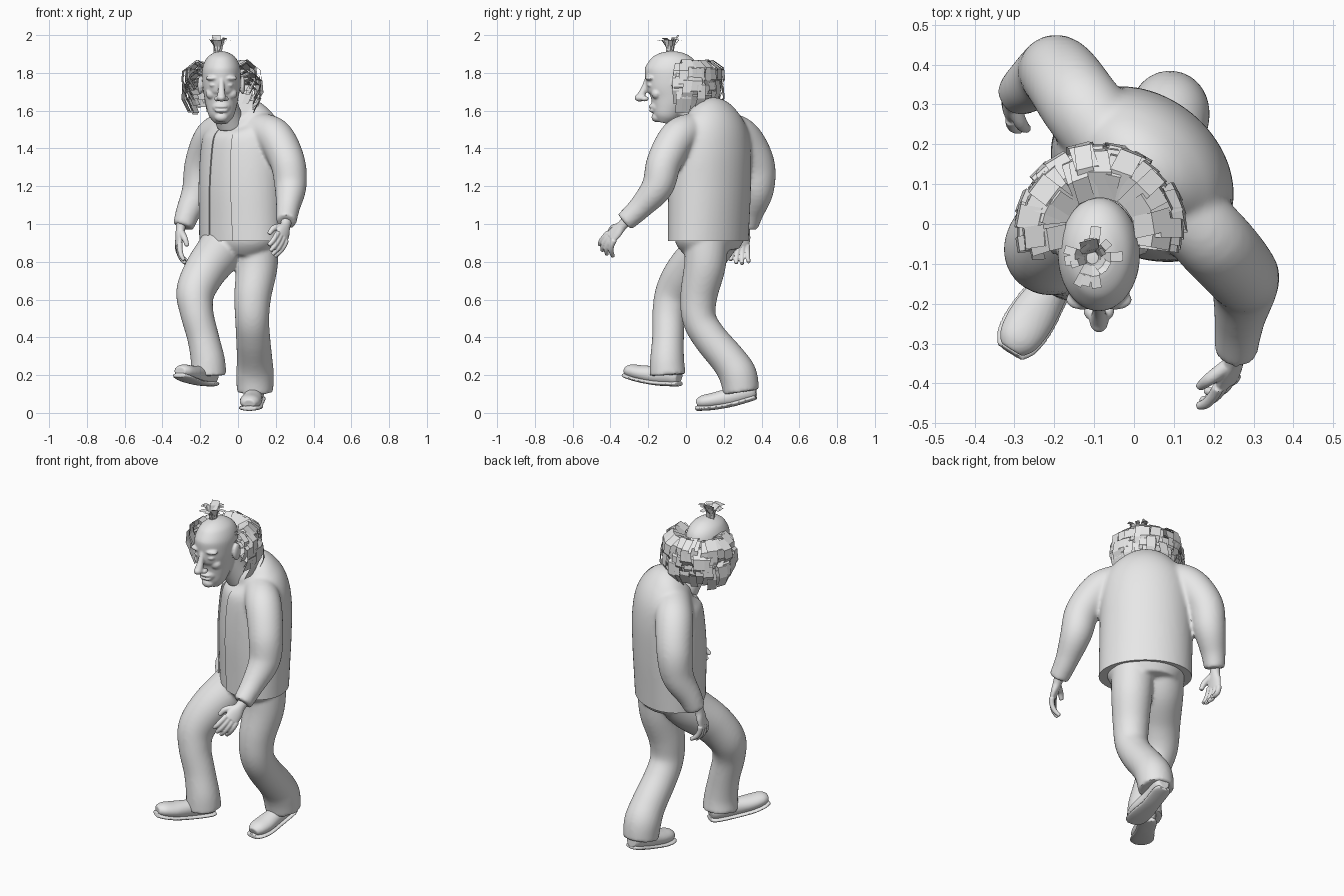
import bpy, bmesh, math, random
from mathutils import Vector, Matrix

if "Cube" in bpy.data.objects:
    bpy.data.objects.remove(bpy.data.objects["Cube"])
random.seed(4)

clay = bpy.data.materials.new("plain light grey")
clay.use_nodes = True
GREY = (0.8, 0.8, 0.8, 1)
clay.diffuse_color = GREY
clay.node_tree.nodes["Principled BSDF"].inputs["Base Color"].default_value = GREY

UP = Vector((0, 0, 1))
AHEAD = Vector((0, -1, 0))
FACING = Vector((-0.64, -0.77, 0)).normalized()  # direction the chest points


def spline(keys, steps=6):
    """Catmull-Rom samples through keys of (x, y, z, width, depth)."""
    out = []
    for i in range(len(keys) - 1):
        p0, p1 = keys[max(i - 1, 0)], keys[i]
        p2, p3 = keys[i + 1], keys[min(i + 2, len(keys) - 1)]
        for s in range(steps):
            t = s / steps
            out.append([b + 0.5 * t * (c - a + t * (2 * a - 5 * b + 4 * c - d
                        + t * (3 * (b - c) + d - a)))
                        for a, b, c, d in zip(p0, p1, p2, p3)])
    return out + [list(keys[-1])]


def tube(bm, keys, ref=AHEAD, sides=48):
    """Closed elliptical tube along a path; a key may give one radius or two."""
    keys = [tuple(k) if len(k) == 5 else (*k, k[-1]) for k in keys]
    pts = spline(keys)
    rings = []
    for i, p in enumerate(pts):
        tangent = Vector(pts[min(i + 1, len(pts) - 1)][:3]) - Vector(pts[max(i - 1, 0)][:3])
        tangent.normalize()
        u = ref.cross(tangent).normalized()
        v = tangent.cross(u)
        ring = []
        for k in range(sides):
            a = math.tau * k / sides
            ring.append(bm.verts.new(Vector(p[:3]) + u * p[3] * math.cos(a) + v * p[4] * math.sin(a)))
        rings.append(ring)
    for lo, hi in zip(rings, rings[1:]):
        for k in range(sides):
            n = (k + 1) % sides
            bm.faces.new((lo[k], lo[n], hi[n], hi[k]))
    bm.faces.new(rings[0][::-1])
    bm.faces.new(rings[-1])


def ball(bm, centre, radii):
    matrix = Matrix.Translation(centre) @ Matrix.Diagonal((*radii, 1))
    bmesh.ops.create_uvsphere(bm, u_segments=20, v_segments=12, radius=1, matrix=matrix)


def add_object(name, bm):
    bmesh.ops.recalc_face_normals(bm, faces=bm.faces)
    mesh = bpy.data.meshes.new(name)
    bm.to_mesh(mesh)
    bm.free()
    ob = bpy.data.objects.new(name, mesh)
    bpy.context.collection.objects.link(ob)
    return ob


def finish(name, bm, voxel, smooth=4, cutters=()):
    """Fuse the pieces, relax them, cut them and bake the result."""
    ob = add_object(name, bm)
    fuse = ob.modifiers.new("fuse", "REMESH")
    fuse.mode = "VOXEL"
    fuse.voxel_size = voxel
    relax = ob.modifiers.new("relax", "SMOOTH")
    relax.iterations = smooth
    for cutter in cutters:
        cut = ob.modifiers.new("cut", "BOOLEAN")
        cut.operation = "DIFFERENCE"
        cut.object = cutter
    bpy.context.view_layer.update()
    graph = bpy.context.evaluated_depsgraph_get()
    mesh = bpy.data.meshes.new_from_object(ob.evaluated_get(graph))
    ob.modifiers.clear()
    ob.data = mesh
    mesh.materials.clear()
    mesh.materials.append(clay)
    bpy.ops.object.select_all(action="DESELECT")
    ob.select_set(True)
    bpy.context.view_layer.objects.active = ob
    bpy.ops.object.shade_smooth_by_angle(angle=math.radians(40))


def box_cutter(name, matrix, top_scale=1):
    bm = bmesh.new()
    bmesh.ops.create_cube(bm, size=1)
    for v in bm.verts:
        if v.co.z > 0:
            v.co.x *= top_scale
        v.co = matrix @ v.co
    ob = add_object(name, bm)
    ob.hide_render = True
    return ob


# Jacket with both sleeves, cut level at the hem and open down the chest
chest = Vector((0.02, 0.12, 0))
torso = [(0.02, 0.115, 0.8, 0.25, 0.18), (0.02, 0.12, 1.0, 0.25, 0.188),
         (0.02, 0.125, 1.2, 0.25, 0.195), (0.025, 0.13, 1.38, 0.245, 0.19),
         (0.025, 0.13, 1.49, 0.225, 0.172), (0.01, 0.115, 1.56, 0.175, 0.14),
         (-0.015, 0.085, 1.605, 0.1, 0.095)]
hem_cutter = box_cutter("hem_cutter", Matrix.Translation((0, 0, 0.41)))
turn = math.atan2(FACING.x, -FACING.y)
opening_cutter = box_cutter(
    "opening_cutter",
    Matrix.Translation(chest + FACING * 0.26 + UP * 1.25)
    @ Matrix.Rotation(turn, 4, "Z") @ Matrix.Diagonal((0.17, 0.4, 0.9, 1)), 0.65)
bm = bmesh.new()
tube(bm, torso, FACING)
tube(bm, [(0.11, 0.05, 1.5, 0.09), (0.195, -0.04, 1.46, 0.098), (0.262, -0.115, 1.33, 0.093),
          (0.278, -0.15, 1.2, 0.085), (0.265, -0.24, 1.09, 0.064), (0.255, -0.325, 1.01, 0.054)])
tube(bm, [(-0.05, 0.19, 1.5, 0.1), (-0.13, 0.295, 1.455, 0.102), (-0.185, 0.372, 1.32, 0.097),
          (-0.21, 0.378, 1.18, 0.087), (-0.265, 0.345, 1.06, 0.066), (-0.29, 0.325, 0.985, 0.056)])
finish("jacket", bm, 0.01, 12, (hem_cutter, opening_cutter))

# Shirt showing through the opening
bm = bmesh.new()
tube(bm, [(x, y, z, w - 0.008, d - 0.008) for x, y, z, w, d in torso], FACING)
finish("shirt", bm, 0.01, 12, (hem_cutter,))
for cutter in (hem_cutter, opening_cutter):
    bpy.data.objects.remove(cutter)

# Trousers in mid stride
bm = bmesh.new()
tube(bm, [(0.02, 0.14, 0.85, 0.16, 0.13), (0.02, 0.13, 0.93, 0.215, 0.17), (0.02, 0.12, 1.05, 0.2, 0.15)], FACING)
tube(bm, [(0.1, 0.11, 0.92, 0.115), (0.1, 0.1, 0.78, 0.11), (0.078, 0.068, 0.62, 0.098),
          (0.075, 0.07, 0.5, 0.09), (0.08, 0.125, 0.4, 0.09), (0.088, 0.225, 0.28, 0.094),
          (0.09, 0.275, 0.2, 0.1), (0.09, 0.292, 0.11, 0.095)])
tube(bm, [(-0.05, 0.18, 0.95, 0.115), (-0.095, 0.11, 0.86, 0.122), (-0.175, 0.005, 0.75, 0.112),
          (-0.225, -0.06, 0.64, 0.102), (-0.218, -0.09, 0.53, 0.088),
          (-0.185, -0.095, 0.4, 0.084), (-0.16, -0.1, 0.28, 0.09), (-0.157, -0.097, 0.2, 0.096)])
finish("trousers", bm, 0.01, 5)


# Shoes: rounded upper seated on a thin curved sole
def shoe(side, heel, toe):
    heel, toe = Vector(heel), Vector(toe)
    outline = [(0, 0.032, 0.042), (0.1, 0.046, 0.05), (0.4, 0.047, 0.048),
               (0.7, 0.058, 0.042), (0.9, 0.052, 0.036), (1, 0.032, 0.024)]
    for part, rise, welt in (("upper", 0.85, 0), ("sole", 0, 0.006)):
        bm = bmesh.new()
        tube(bm, [(*(heel.lerp(toe, s * (1 + welt * 4)) + UP * (h * rise - 0.06 * s * (1 - s))),
                   w + welt, 0.014 if welt else h) for s, w, h in outline], UP)
        finish(side + "_shoe_" + part, bm, 0.005, 3)


shoe("left", (0.1, 0.37, 0.085), (0.058, 0.06, 0.026))
shoe("right", (-0.13, -0.035, 0.155), (-0.307, -0.315, 0.2))


# Hands: palm, four curled fingers and a thumb
def hand(side, wrist, along, thumb, flip):
    along = Vector(along).normalized()
    thumb = Vector(thumb)
    thumb = (thumb - along * thumb.dot(along)).normalized()
    palm = along.cross(thumb) * flip

    def at(i, j, k):
        return Vector(wrist) + along * i + thumb * j + palm * k

    bm = bmesh.new()
    tube(bm, [(*at(-0.04, 0, 0), 0.03, 0.027), (*at(0, 0, 0), 0.029, 0.024),
              (*at(0.04, 0, 0), 0.04, 0.021), (*at(0.085, 0, 0), 0.042, 0.016)], palm)
    for n in range(4):
        j, reach = 0.034 - 0.022 * n, (1.0, 1.1, 1.05, 0.85)[n]
        curl = 0.8 + 0.3 * n
        tube(bm, [(*at(0.08 + i * reach, j * (1 + 4 * i), k * curl), r) for i, k, r in
                  ((0, 0, 0.015), (0.035, 0.006, 0.014), (0.068, 0.02, 0.013), (0.09, 0.042, 0.01))], thumb)
    tube(bm, [(*at(0.02, 0.02, 0.005), 0.018), (*at(0.055, 0.054, 0.02), 0.016),
              (*at(0.095, 0.06, 0.038), 0.011)], palm)
    finish(side + "_hand", bm, 0.004, 2)


hand("left", (0.25, -0.34, 0.99), (-0.2, -0.68, -0.7), (-0.6, -0.5, 0.4), 1)
hand("right", (-0.305, 0.31, 0.97), (-0.12, -0.2, -0.95), (0.2, -1, 0.2), -1)

# Head with neck and sculpted face
MID = -0.088
bm = bmesh.new()
tube(bm, [(MID, y, z, w, d) for y, z, w, d in
          ((-0.118, 1.535, 0.035, 0.04), (-0.11, 1.57, 0.064, 0.068), (-0.095, 1.62, 0.08, 0.09),
           (-0.08, 1.68, 0.092, 0.12), (-0.08, 1.75, 0.101, 0.135), (-0.075, 1.82, 0.101, 0.142),
           (-0.075, 1.875, 0.08, 0.112), (-0.075, 1.904, 0.045, 0.065), (-0.075, 1.915, 0.01, 0.014))])
tube(bm, [(-0.04, 0.07, 1.53, 0.075), (-0.06, 0.03, 1.6, 0.07), (MID, -0.03, 1.7, 0.065)])
tube(bm, [(MID, -0.205, 1.765, 0.014), (MID, -0.222, 1.715, 0.017), (MID, -0.24, 1.675, 0.023)])
ball(bm, (MID, -0.245, 1.668), (0.024, 0.028, 0.02))
ball(bm, (MID, -0.155, 1.565), (0.036, 0.028, 0.026))
ball(bm, (MID, -0.155, 1.62), (0.05, 0.036, 0.035))
for z, depth in ((1.622, 0.022), (1.6, 0.018)):
    ball(bm, (MID, -0.178, z), (0.036, depth, 0.01))
for s in (-1, 1):
    ball(bm, (MID + s * 0.023, -0.218, 1.663), (0.016, 0.022, 0.014))  # nostril
    ball(bm, (MID + s * 0.042, -0.19, 1.772), (0.042, 0.026, 0.014))  # brow
    ball(bm, (MID + s * 0.04, -0.186, 1.735), (0.024, 0.02, 0.012))  # eye
    ball(bm, (MID + s * 0.05, -0.155, 1.69), (0.034, 0.028, 0.03))  # cheek
    ball(bm, (MID + s * 0.112, -0.045, 1.735), (0.014, 0.032, 0.05))  # ear
finish("head", bm, 0.005, 6)


# Hair built from flat bent locks
def lock(bm, centre, angle, profile, width, drift=0):
    rows = []
    for n, (r, z) in enumerate(profile):
        a = angle + drift * n
        out = Vector((math.cos(a), math.sin(a), 0))
        across = Vector((-out.y, out.x, 0)) * width / 2
        p = Vector(centre) + out * r + UP * z
        rows.append((bm.verts.new(p - across), bm.verts.new(p + across)))
    for (a, b), (c, d) in zip(rows, rows[1:]):
        bm.faces.new((a, b, d, c))


bm = bmesh.new()
for height, count in ((1.83, 25), (1.78, 25), (1.735, 25)):
    for n in range(count):
        angle = math.radians(-6 + 192 * n / (count - 1) + random.uniform(-4, 4))
        grow = random.uniform(0.9, 1.08) * (1 + 0.06 * math.sin(angle))
        drop = random.uniform(0.85, 1.15)
        lock(bm, (-0.085, -0.02, height + random.uniform(-0.012, 0.012)), angle,
             [(0.085, 0), (0.145 * grow, 0.03), (0.195 * grow, -0.01),
              (0.2 * grow, -0.07 * drop), (0.165 * grow, -0.135 * drop)],
             random.uniform(0.035, 0.06), random.uniform(-0.05, 0.05))
add_object("side_hair", bm).data.materials.append(clay)

bm = bmesh.new()
for n in range(14):
    spread = random.uniform(0.4, 1)
    lock(bm, (-0.105, -0.085, 1.895), math.tau * n / 14 + random.uniform(-0.2, 0.2),
         [(0.012, 0), (0.02, 0.045), (0.04 * spread + 0.01, 0.08), (0.085 * spread, 0.108 - 0.035 * spread)],
         random.uniform(0.018, 0.028))
lock(bm, (-0.105, -0.085, 1.895), 1.8, [(0.01, 0), (0.02, 0.06), (0.045, 0.105)], 0.045)
add_object("top_tuft", bm).data.materials.append(clay)
